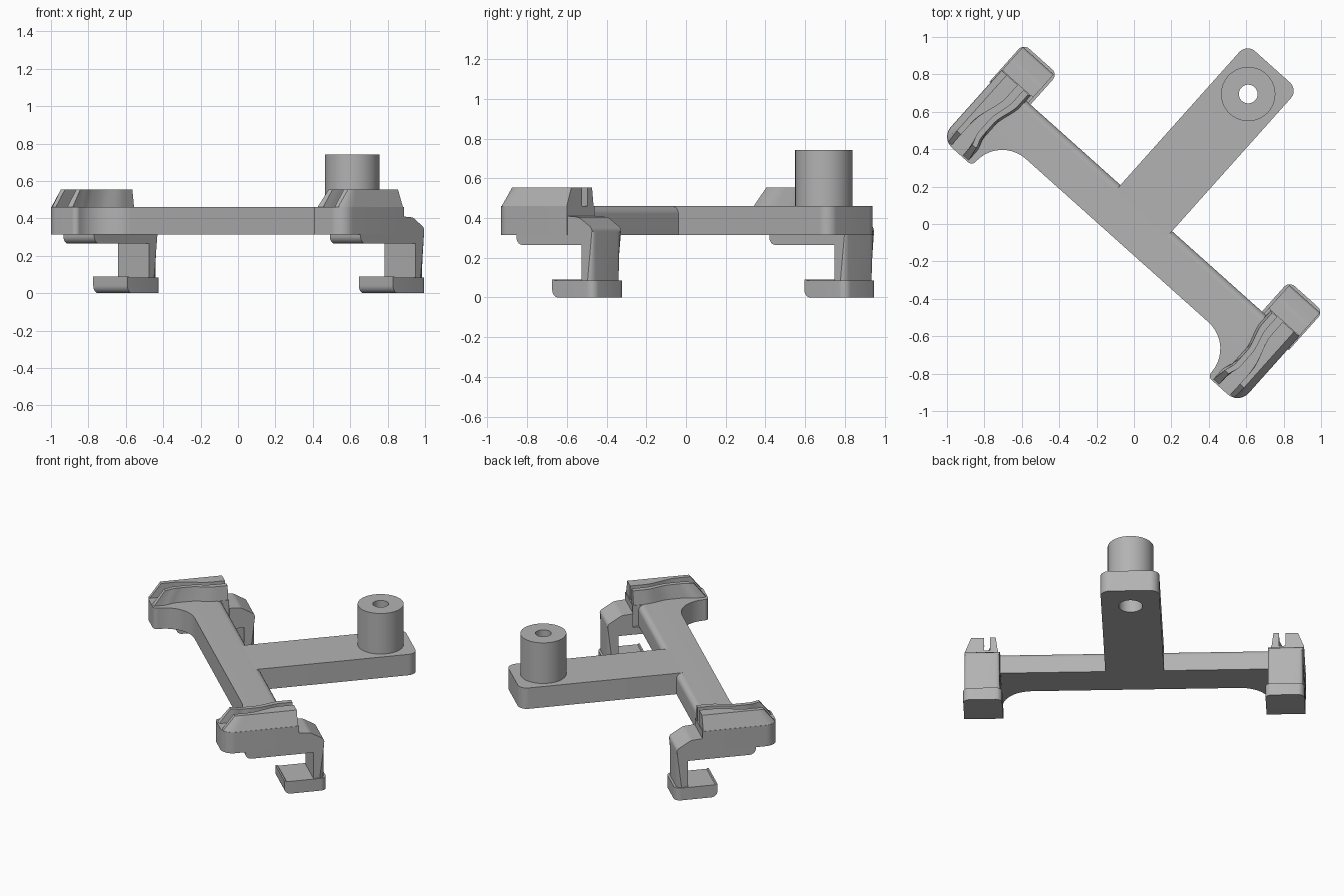
import bpy, bmesh, math
from mathutils import Matrix, Vector

if "Cube" in bpy.data.objects:
    bpy.data.objects.remove(bpy.data.objects["Cube"])

# Local frame: u along the crossbar, v along the arm; turned to its final heading at the end
TURN = Matrix.Rotation(math.radians(-41.8), 4, 'Z') @ Matrix.Translation((-0.008, 0, 0))
Z0, Z1 = 0.315, 0.46

grey = bpy.data.materials.new("grey plastic")
grey.diffuse_color = (0.45, 0.45, 0.45, 1)
grey.use_nodes = True
grey.node_tree.nodes["Principled BSDF"].inputs["Base Color"].default_value = grey.diffuse_color


def finish(name, bm):
    bmesh.ops.remove_doubles(bm, verts=bm.verts, dist=1e-4)
    bmesh.ops.recalc_face_normals(bm, faces=bm.faces)
    bm.transform(TURN)
    mesh = bpy.data.meshes.new(name)
    bm.to_mesh(mesh)
    bm.free()
    mesh.materials.append(grey)
    ob = bpy.data.objects.new(name, mesh)
    bpy.context.collection.objects.link(ob)
    return ob


def loft(ring_a, ring_b):
    """Solid between two matching rings."""
    bm = bmesh.new()
    a = [bm.verts.new(p) for p in ring_a]
    b = [bm.verts.new(p) for p in ring_b]
    bm.faces.new(a)
    bm.faces.new(b)
    for i in range(len(a)):
        j = (i + 1) % len(a)
        bm.faces.new((a[i], a[j], b[j], b[i]))
    return bm


def rounded(pts, steps=10):
    """Outline with each corner (x, y, radius) replaced by an arc."""
    out = []
    for i, (x, y, r) in enumerate(pts):
        p = Vector((x, y))
        if r == 0:
            out.append(p)
            continue
        d0 = (Vector(pts[i - 1][:2]) - p).normalized()
        d1 = (Vector(pts[(i + 1) % len(pts)][:2]) - p).normalized()
        half = d0.angle(d1) / 2
        c = p + (d0 + d1).normalized() * (r / math.sin(half))
        a = p + d0 * (r / math.tan(half)) - c
        b = p + d1 * (r / math.tan(half)) - c
        for k in range(steps + 1):
            t = k / steps
            w = a.angle(b)
            out.append(c + (a * math.sin((1 - t) * w) + b * math.sin(t * w)) / math.sin(w))
    return out


def plan(pts, z0, z1, s=1):
    o = rounded(pts)
    return loft([(s * p.x, p.y, z0) for p in o], [(s * p.x, p.y, z1) for p in o])


def section(pts, u0, u1, s=1):
    o = rounded(pts)
    return loft([(s * u0, p.x, p.y) for p in o], [(s * u1, p.x, p.y) for p in o])


def round_back(bm, v, r):
    """Round the upright edges on the rear face."""
    edges = [e for e in bm.edges if all(abs(w.co.y - v) < 1e-3 for w in e.verts)
             and abs(e.verts[0].co.z - e.verts[1].co.z) > 0.05]
    bmesh.ops.bevel(bm, geom=edges, offset=r, segments=6, profile=0.5, affect='EDGES')


def step(x):
    x = min(max(x, 0), 1)
    return x * x * (3 - 2 * x)


# Crossbar with rounded rear top edge
finish("crossbar", section([(-.126, Z0, 0), (.107, Z0, 0), (.107, Z1, .04), (-.126, Z1, 0)], -.86, .86))

# Arm, bored from below at its end
arm = finish("arm", plan([(-.185, .067, 0), (.185, .067, 0), (.185, 1.12, .06), (-.185, 1.12, .06)], Z0, Z1))
bm = bmesh.new()
bmesh.ops.create_cone(bm, cap_ends=True, segments=48, radius1=.075, radius2=.075, depth=.4,
                      matrix=Matrix.Translation((0, .925, .4)))
cutter = finish("bore_cutter", bm)
cutter.hide_render = True
mod = arm.modifiers.new("bore", 'BOOLEAN')
mod.operation = 'DIFFERENCE'
mod.object = cutter
bpy.context.view_layer.objects.active = arm
arm.select_set(True)
bpy.ops.object.modifier_apply(modifier=mod.name)
bpy.data.objects.remove(cutter)

# Tubular post
bm = bmesh.new()
rings = []
for r, z in ((.145, Z1), (.145, .742), (.05, .742), (.05, Z1)):
    rings.append([bm.verts.new((r * math.cos(k * math.tau / 48), .925 + r * math.sin(k * math.tau / 48), z))
                  for k in range(48)])
for i in range(4):
    a, b = rings[i], rings[(i + 1) % 4]
    for k in range(48):
        m = (k + 1) % 48
        bm.faces.new((a[k], a[m], b[m], b[k]))
finish("post", bm)


# Fin edges as functions of v; wide at the base, thin at the top
def outer_fin(v, base):
    inner = 1.0 - .05 * step((v + .17) / .22)
    if not base:
        return inner, 1.03
    q = min(v + .265, 0)
    return inner, min(.986 + math.sqrt(max(.0064 - q * q, 0)), 1.066)


def inner_fin(v, base):
    rise, fall = step((v + .27) / .08), step((v + .1) / .16)
    return .89 + .02 * rise - .035 * fall - (.012 if base else 0), .918 + .022 * rise - .03 * fall


def fin_ring(edges, base, s):
    v0, n = (-.335 if base else -.26), 24
    vs = [v0 + (.14 - v0) * k / n for k in range(n + 1)]
    z = Z1 if base else .555
    return ([(s * edges(v, base)[0], v, z) for v in vs]
            + [(s * edges(v, base)[1], v, z) for v in reversed(vs)])


for side, s in (("left", -1), ("right", 1)):
    # End plate blending into the crossbar
    finish(side + "_end_plate", plan([(.655, -.126, 0), (.845, -.126, .19), (.845, -.345, .028),
                                      (1.068, -.345, .08), (1.068, .145, 0), (.86, .145, 0),
                                      (.86, -.126, 0)], Z0, Z1, s))
    # Two curved fins
    for label, edges in (("outer", outer_fin), ("inner", inner_fin)):
        finish(side + "_" + label + "_fin", loft(fin_ring(edges, True, s), fin_ring(edges, False, s)))
    # Hook: underside pad, arched shoulder and rear wall
    hook = section([(-.2, Z0, 0), (-.2, .265, .04), (.24, .265, 0), (.24, .08, 0), (.31, .08, 0),
                    (.31, .35, .03), (.22, .405, .06), (.145, .41, 0), (.145, Z0, 0)], .845, 1.066, s)
    round_back(hook, .31, .03)
    finish(side + "_hook", hook)
    # Foot
    foot = section([(.05, .09, 0), (.05, 0, .04), (.325, 0, 0), (.325, .085, 0), (.065, .085, 0),
                    (.06, .09, 0)], .83, 1.075, s)
    round_back(foot, .325, .04)
    finish(side + "_foot", foot)

bpy.ops.object.select_all(action='SELECT')
bpy.ops.object.shade_smooth_by_angle(angle=math.radians(30))
